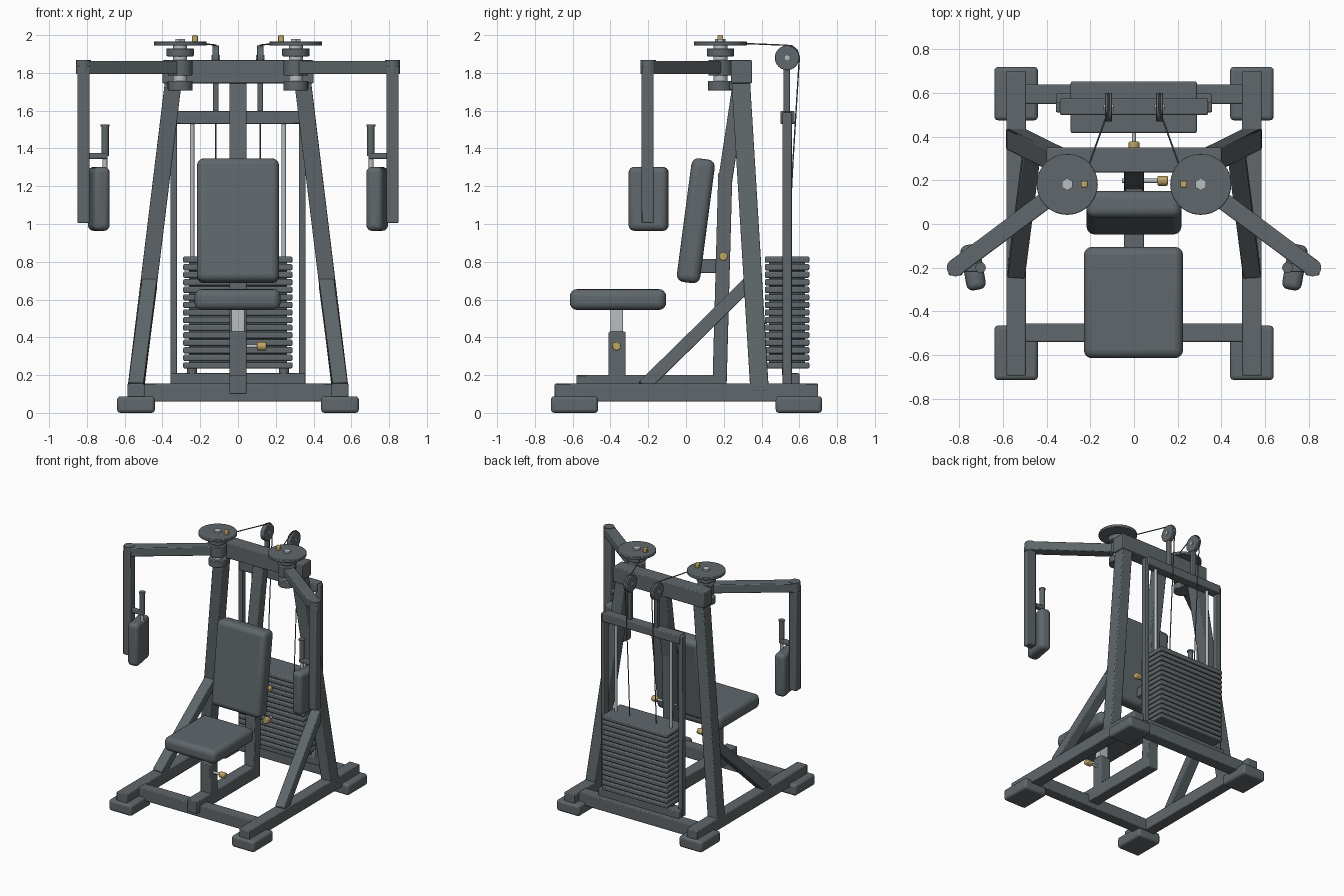
import bpy
from math import radians
from mathutils import Matrix, Vector

cube = bpy.data.objects.get("Cube")
if cube:
    bpy.data.objects.remove(cube, do_unlink=True)


def material(name, rgb, metallic=0.0):
    m = bpy.data.materials.new(name)
    m.use_nodes = True
    m.diffuse_color = (*rgb, 1)
    m.node_tree.nodes["Principled BSDF"].inputs["Base Color"].default_value = (*rgb, 1)
    return m


SLATE = material("slate_grey", (0.115, 0.135, 0.145))
STEEL = material("pale_steel", (0.48, 0.51, 0.53))
BRASS = material("brass", (0.52, 0.38, 0.13))


def finish(name, mat, bevel, segments):
    o = bpy.context.object
    o.name = o.data.name = name
    o.data.materials.append(mat)
    if bevel:
        b = o.modifiers.new("rounded_edges", "BEVEL")
        b.width, b.segments = bevel, segments
        b.limit_method = "ANGLE"
    bpy.ops.object.shade_smooth_by_angle(angle=radians(35))
    return o


def box(name, center, size, mat=SLATE, bevel=0.006, segments=2, rot=(0, 0, 0)):
    bpy.ops.mesh.primitive_cube_add(size=1, location=center, rotation=rot)
    o = bpy.context.object
    o.data.transform(Matrix.Diagonal((*size, 1)))
    return finish(name, mat, bevel, segments)


def span(name, x, y, z, mat=SLATE, bevel=0.006, segments=2):
    """Box given by its (low, high) limits on each axis."""
    return box(name, [sum(r) / 2 for r in (x, y, z)],
               [r[1] - r[0] for r in (x, y, z)], mat, bevel, segments)


def beam(name, p, q, width, depth, mat=SLATE, bevel=0.006):
    """Square tube from p to q, kept level with the x axis."""
    p, q = Vector(p), Vector(q)
    d = (q - p).normalized()
    side = (Vector((1, 0, 0)) - d * d.x).normalized()
    frame = Matrix((side, d.cross(side), d)).transposed()
    return box(name, (p + q) / 2, (width, depth, (q - p).length), mat, bevel,
               rot=frame.to_euler())


def rod(name, p, q, r, mat=SLATE, sides=24, bevel=0):
    p, q = Vector(p), Vector(q)
    d = q - p
    bpy.ops.mesh.primitive_cylinder_add(
        vertices=sides, radius=r, depth=d.length, location=(p + q) / 2,
        rotation=d.to_track_quat("Z", "Y").to_euler())
    return finish(name, mat, bevel, 2)


def cable(name, points):
    c = bpy.data.curves.new(name, "CURVE")
    c.dimensions = "3D"
    c.bevel_depth, c.bevel_resolution = 0.004, 1
    s = c.splines.new("POLY")
    s.points.add(len(points) - 1)
    for pt, co in zip(s.points, points):
        pt.co = (*co, 1)
    c.materials.append(SLATE)
    bpy.context.collection.objects.link(bpy.data.objects.new(name, c))


# Base frame
span("front_crossbar", (-0.5, 0.5), (-0.54, -0.455), (0.06, 0.155))
span("rear_crossbar", (-0.5, 0.5), (0.55, 0.64), (0.06, 0.155))
span("center_rail", (-0.045, 0.045), (-0.58, 0.215), (0.10, 0.20))

# Seat with its height-adjusting post
span("seat_post", (-0.045, 0.045), (-0.41, -0.32), (0.10, 0.43))
span("seat_inner_tube", (-0.035, 0.035), (-0.4, -0.333), (0.4, 0.56), STEEL)
span("seat_pad", (-0.23, 0.225), (-0.615, -0.105), (0.545, 0.655), SLATE, 0.038, 4)
rod("seat_pin", (0.03, -0.367, 0.353), (0.11, -0.367, 0.353), 0.01, STEEL, 12)
rod("seat_knob", (0.10, -0.367, 0.353), (0.15, -0.367, 0.353), 0.023, BRASS, 16, 0.006)

# Backrest and center upright
box("back_pad", (0, 0.052, 1.017), (0.435, 0.125, 0.66), SLATE, 0.038, 4,
    (radians(-7.5), 0, 0))
beam("center_upright", (0, 0.178, 0.16), (0, 0.208, 1.27), 0.09, 0.075)
beam("upper_upright", (0, 0.206, 1.22), (0, 0.29, 1.78), 0.09, 0.075)
span("back_pad_bracket", (-0.04, 0.04), (0.06, 0.16), (0.74, 0.815))
rod("back_pin", (-0.055, 0.198, 0.828), (0.12, 0.198, 0.828), 0.01, STEEL, 12)
rod("back_knob", (0.108, 0.198, 0.828), (0.155, 0.198, 0.828), 0.023, BRASS, 16, 0.006)

# Top crossbar
span("top_crossbar", (-0.40, 0.40), (0.237, 0.35), (1.745, 1.867))

# Weight stack
PLATES, PITCH = 15, 0.04
for i in range(PLATES):
    z = 0.235 + i * PITCH
    span(f"weight_plate_{i + 1}", (-0.29, 0.288), (0.417, 0.653),
         (z, z + 0.033), SLATE, 0.007)
span("stack_core", (-0.26, 0.26), (0.44, 0.63), (0.24, 0.82), SLATE, 0)
span("stack_base", (-0.355, 0.355), (0.51, 0.6), (0.15, 0.21))
span("stack_top_bar", (-0.34, 0.34), (0.5, 0.575), (1.53, 1.597))
rod("selector_pin", (0, 0.43, 0.48), (0, 0.36, 0.48), 0.01, STEEL, 12)
rod("selector_knob", (0, 0.378, 0.48), (0, 0.34, 0.48), 0.025, BRASS, 16, 0.006)

# Everything that comes in a left and right pair
for side, s in (("right", -1), ("left", 1)):
    def n(part):
        return f"{side}_{part}"

    def lr(a, b):
        return tuple(sorted((s * a, s * b)))

    # Floor rail, feet, leg and brace
    span(n("side_rail"), lr(0.495, 0.585), (-0.695, 0.7), (0.06, 0.155))
    for end, y in (("front", (-0.715, -0.465)), ("rear", (0.475, 0.72))):
        span(n(f"{end}_foot"), lr(0.44, 0.64), y, (0, 0.088), SLATE, 0.018, 3)
    beam(n("leg"), (s * 0.543, 0.39, 0.11), (s * 0.338, 0.288, 1.79), 0.088, 0.098)
    beam(n("brace"), (s * 0.54, -0.225, 0.14), (s * 0.468, 0.335, 0.69), 0.08, 0.07)

    # Weight guides
    span(n("stack_post"), lr(0.322, 0.358), (0.512, 0.56), (0.15, 1.59))
    rod(n("guide_rod"), (s * 0.243, 0.535, 0.2), (s * 0.243, 0.535, 1.55), 0.012, STEEL, 16)
    rod(n("guide_bushing"), (s * 0.243, 0.535, 0.2), (s * 0.243, 0.535, 0.235), 0.026)

    # Pulley on its hanger
    px = s * 0.117
    span(n("pulley_hanger"), lr(0.102, 0.132), (0.515, 0.55), (1.58, 1.89))
    rod(n("pulley"), (px - 0.017, 0.535, 1.88), (px + 0.017, 0.535, 1.88), 0.065, SLATE, 32, 0.004)
    rod(n("pulley_bolt"), (px - 0.023, 0.535, 1.88), (px + 0.023, 0.535, 1.88), 0.014, STEEL, 6)

    # Pivot with cam disc, drum and collars
    hx, hy = s * 0.306, 0.182

    def ring(part, z0, z1, r, mat=SLATE, sides=32, bevel=0.004):
        rod(n(part), (hx, hy, z0), (hx, hy, z1), r, mat, sides, bevel)

    ring("pivot_shaft", 1.715, 1.95, 0.037, STEEL)
    ring("lower_collar", 1.707, 1.757, 0.066)
    ring("arm_hub", 1.785, 1.868, 0.064)
    ring("drum", 1.888, 1.93, 0.072)
    ring("cam_disc", 1.945, 1.967, 0.14, SLATE, 48)
    ring("cam_bolt", 1.96, 1.98, 0.028, STEEL, 6, 0)
    span(n("pivot_bracket"), lr(0.26, 0.35), (0.2, 0.28), (1.712, 1.752))
    box(n("cam_pin"), (s * 0.228, hy, 1.981), (0.03, 0.03, 0.038), BRASS, 0.006)

    # Swinging arm, round at the tip, with its drop post
    ax, ay = s * 0.818, -0.2
    beam(n("swing_arm"), (hx, hy, 1.828), (ax, ay, 1.828), 0.08, 0.07)
    rod(n("arm_tip"), (ax, ay, 1.793), (ax, ay, 1.867), 0.04)
    box(n("drop_post"), (ax, ay - 0.003, 1.42), (0.064, 0.064, 0.83))

    # Forearm pad and grip
    box(n("arm_pad"), (s * 0.737, -0.198, 1.133), (0.09, 0.21, 0.338), SLATE,
        0.03, 4, (0, 0, radians(-s * 10)))
    span(n("grip_bar"), lr(0.69, 0.80), (-0.22, -0.18), (1.345, 1.375))
    rod(n("grip_stub"), (s * 0.705, ay, 1.28), (s * 0.705, ay, 1.35), 0.013, STEEL, 16)
    rod(n("grip"), (s * 0.703, ay, 1.36), (s * 0.703, ay, 1.525), 0.019)
    rod(n("grip_flange"), (s * 0.703, ay, 1.517), (s * 0.703, ay, 1.527), 0.024)

    # Cable from disc over the pulley to the stack
    cable(n("cable"), [(s * 0.205, 0.275, 1.957), (px, 0.52, 1.947), (px, 0.56, 1.944),
                       (px, 0.59, 1.92), (px, 0.6, 1.88), (px, 0.565, 1.31), (px, 0.54, 0.82)])
